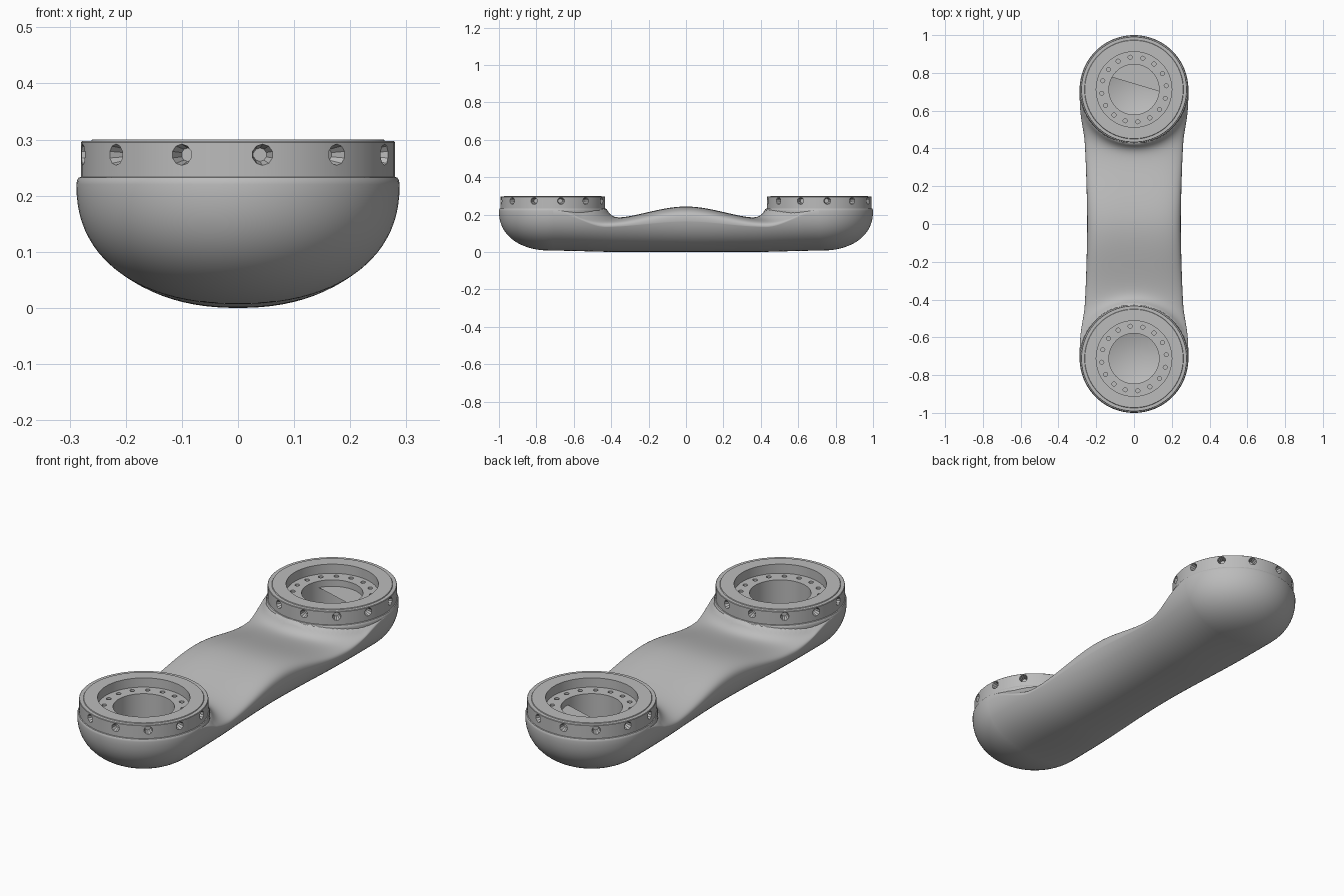
import bpy, bmesh, math
from mathutils import Matrix, Vector

cube = bpy.data.objects.get("Cube")
if cube:
    bpy.data.objects.remove(cube, do_unlink=True)

POD_Y, POD_R, RIM_Z, POD_FLOOR, BOWL_N = 0.712, 0.288, 0.22, 0.007, 2.25

metal = bpy.data.materials.new("satin grey metal")
metal.use_nodes = True
grey = (0.5, 0.5, 0.5, 1)
metal.diffuse_color = grey
metal.node_tree.nodes["Principled BSDF"].inputs["Base Color"].default_value = grey


def finish(name, bm, angle=35):
    bmesh.ops.recalc_face_normals(bm, faces=bm.faces)
    mesh = bpy.data.meshes.new(name)
    bm.to_mesh(mesh)
    bm.free()
    mesh.materials.append(metal)
    obj = bpy.data.objects.new(name, mesh)
    bpy.context.collection.objects.link(obj)
    smooth(obj, angle)
    return obj


def smooth(obj, angle):
    bpy.ops.object.select_all(action="DESELECT")
    obj.select_set(True)
    bpy.context.view_layer.objects.active = obj
    bpy.ops.object.shade_smooth_by_angle(angle=math.radians(angle))


def lathe(name, profile, y, steps=96):
    """Spin (radius, height) points about a vertical axis at y."""
    bm = bmesh.new()
    verts = [bm.verts.new((r, 0, z)) for r, z in profile]
    edges = [bm.edges.new(p) for p in zip(verts, verts[1:])]
    bmesh.ops.spin(bm, geom=verts + edges, cent=(0, 0, 0), axis=(0, 0, 1),
                   angle=math.tau, steps=steps, use_merge=True)
    bmesh.ops.remove_doubles(bm, verts=bm.verts, dist=1e-5)
    bmesh.ops.translate(bm, verts=bm.verts, vec=(0, y, 0))
    return finish(name, bm)


def smoothstep(a, b, t):
    t = min(max((t - a) / (b - a), 0), 1)
    return t * t * (3 - 2 * t)


def bulge(s, n):
    return max(1 - abs(s) ** n, 0) ** (1 / n)


def underside(s, floor):
    """Bowl height at s, a fraction of the full half width."""
    return floor + (RIM_Z - floor) * (1 - bulge(s, BOWL_N))


# Arm: bowl-shaped underside with a domed top, lofted along y into the pods
def arm_section(y, half=40):
    a = abs(y)
    width = 0.253 + (POD_R - 0.253) * smoothstep(0, POD_Y, a)
    floor = POD_FLOOR * smoothstep(0.35, POD_Y, a)
    edge = 0.165 - 0.03 * smoothstep(0, 0.43, a)
    edge += (RIM_Z - edge) * smoothstep(0.43, POD_Y, a)
    top = max(0.243 - 0.066 * smoothstep(0, 0.43, a), edge + 0.002)
    round_n = 3.5 - 0.7 * smoothstep(0.1, 0.45, a)
    reach = bulge(1 - (edge - floor) / (RIM_Z - floor), BOWL_N)
    reach = bulge((RIM_Z - edge) / (RIM_Z - floor), BOWL_N)
    points = []
    for i in range(half * 2):
        s = math.cos(math.pi * i / half)
        x = width * reach * s
        if i <= half:
            dome = bulge(s, round_n)
            z = edge + (top - edge) * dome
            gap = math.hypot(x, a - POD_Y) - POD_R
            z += max(0.231 - z, 0) * math.exp(-max(gap, 0) / 0.024) * dome
        else:
            z = underside(reach * s, floor)
        points.append((x, y, z))
    return points


bm = bmesh.new()
stations = 144
rows = [[bm.verts.new(p) for p in arm_section(POD_Y * (2 * k / stations - 1))]
        for k in range(stations + 1)]
for r0, r1 in zip(rows, rows[1:]):
    for i in range(len(r0)):
        j = (i + 1) % len(r0)
        bm.faces.new((r0[i], r0[j], r1[j], r1[i]))
bmesh.ops.recalc_face_normals(bm, faces=bm.faces)
# Open the arm where it runs inside the pods
hidden = [f for f in bm.faces if f.normal.z > 0 and math.hypot(
    f.calc_center_median().x, abs(f.calc_center_median().y) - POD_Y) < 0.25]
bmesh.ops.delete(bm, geom=hidden, context="FACES")
finish("arm", bm, 60)

# Pod bowl, continuing the underside of the arm
bowl = []
for i in range(25):
    s = math.sin(math.pi / 2 * i / 24)
    bowl.append((POD_R * s, underside(s, POD_FLOOR)))
bowl += [(0.287, 0.227), (0.284, 0.232), (0.279, 0.234), (0.272, 0.234)]

# Flange ring with a stepped recess and a deep bore
flange = [(0, 0.018), (0.15, 0.04), (0.15, 0.228), (0.28, 0.228),
          (0.28, 0.295), (0.278, 0.297),
          (0.262, 0.297), (0.26, 0.3), (0.2, 0.3), (0.2, 0.256),
          (0.133, 0.256), (0.133, 0.06), (0.08, 0.042), (0, 0.035)]


def add_hole(bm, place, outer, inner, depth, sides):
    bmesh.ops.create_cone(bm, cap_ends=True, segments=sides, radius1=inner,
                          radius2=outer, depth=depth, matrix=place)


for label, y in (("front", -POD_Y), ("back", POD_Y)):
    lathe(label + "_pod", bowl, y)
    ring = lathe(label + "_flange", flange, y)

    # Radial screw holes in the rim and small holes in the recess floor
    bm = bmesh.new()
    for k in range(12):
        ang = math.radians(9 + 30 * k)
        pos = Vector((0.28 * math.sin(ang), y - 0.28 * math.cos(ang), 0.273))
        place = (Matrix.Translation(pos) @ Matrix.Rotation(ang, 4, "Z")
                 @ Matrix.Rotation(math.pi / 2, 4, "X"))
        add_hole(bm, place, 0.026, 0.012, 0.06, 10)
    for k in range(16):
        ang = math.tau * (k + 0.3) / 16
        pos = Vector((0.172 * math.cos(ang), y + 0.172 * math.sin(ang), 0.256))
        add_hole(bm, Matrix.Translation(pos), 0.011, 0.011, 0.03, 12)
    cutter = finish(label + "_hole_cutter", bm)
    cutter.hide_render = True

    cut = ring.modifiers.new("holes", "BOOLEAN")
    cut.object = cutter
    cut.solver = "EXACT"
    bpy.context.view_layer.objects.active = ring
    bpy.ops.object.modifier_apply(modifier=cut.name)
    bpy.data.objects.remove(cutter, do_unlink=True)
    smooth(ring, 35)

# Partial cover across the back bore
bm = bmesh.new()
bmesh.ops.create_circle(bm, cap_ends=True, segments=48, radius=0.134,
                        matrix=Matrix.Translation((0, POD_Y, 0.225)))
bmesh.ops.bisect_plane(bm, geom=bm.verts[:] + bm.edges[:] + bm.faces[:],
                       plane_co=(0, POD_Y + 0.03, 0), plane_no=(0.3, 1, 0),
                       clear_inner=True)
finish("back_bore_cover", bm)
